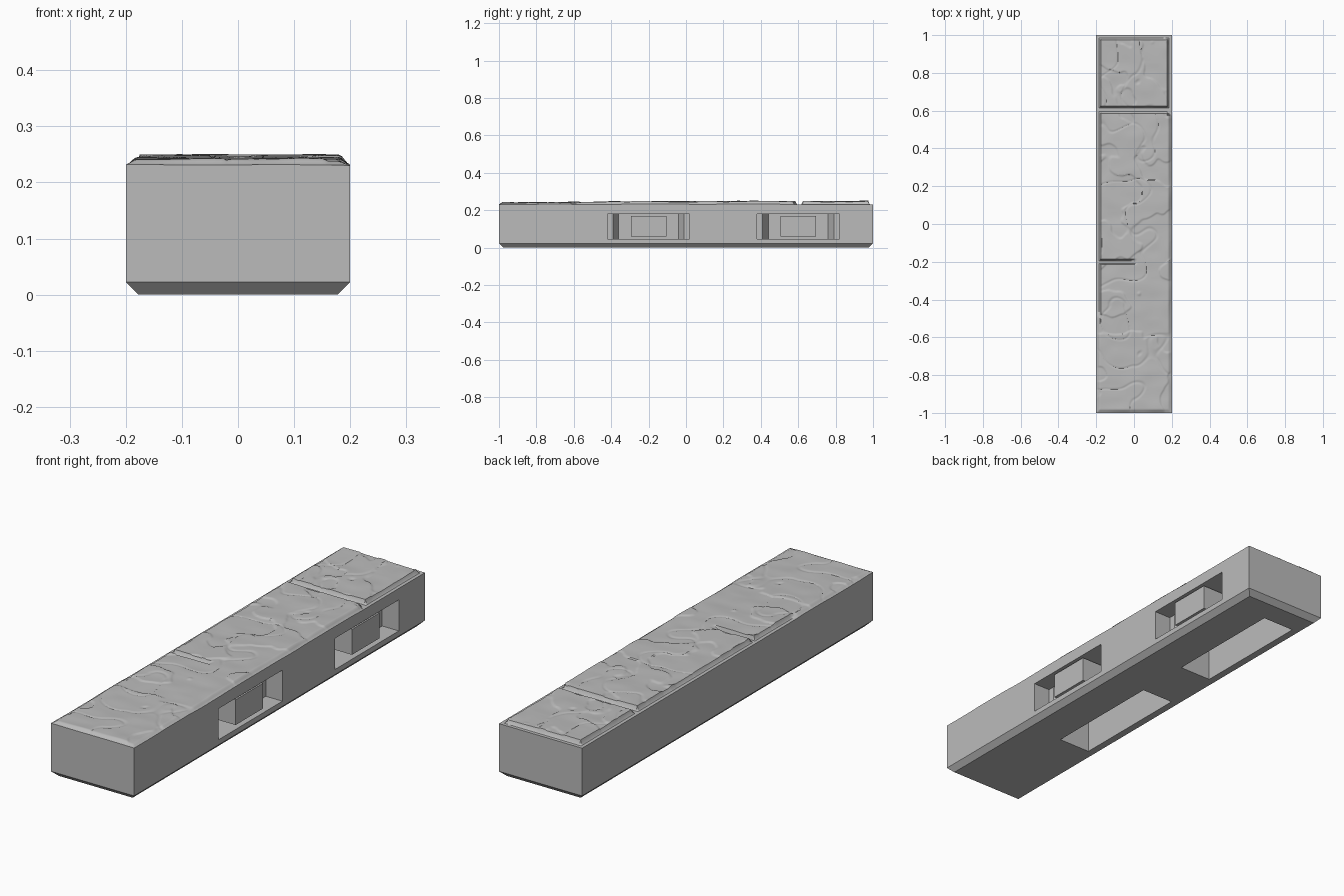
import bpy, bmesh
from mathutils import Vector, noise

if "Cube" in bpy.data.objects:
    bpy.data.objects.remove(bpy.data.objects["Cube"])

GREY = (0.5, 0.5, 0.5, 1)
stone = bpy.data.materials.new("stone grey")
stone.use_nodes = True
stone.diffuse_color = GREY
stone.node_tree.nodes["Principled BSDF"].inputs["Base Color"].default_value = GREY

SEAM = 0.215          # height where the ground layer meets the base
CLIP_CENTRES = (-0.2, 0.6)


def finish(name, bm):
    bmesh.ops.recalc_face_normals(bm, faces=bm.faces)
    mesh = bpy.data.meshes.new(name)
    bm.to_mesh(mesh)
    bm.free()
    mesh.materials.append(stone)
    obj = bpy.data.objects.new(name, mesh)
    bpy.context.collection.objects.link(obj)
    return obj


def prism(name, outline, z0, z1):
    bm = bmesh.new()
    face = bm.faces.new([bm.verts.new((x, y, z0)) for x, y in outline])
    top = bmesh.ops.extrude_face_region(bm, geom=[face])["geom"]
    verts = [v for v in top if isinstance(v, bmesh.types.BMVert)]
    bmesh.ops.translate(bm, verts=verts, vec=(0, 0, z1 - z0))
    return finish(name, bm)


def box(name, x0, x1, y0, y1, z0, z1):
    return prism(name, [(x0, y0), (x1, y0), (x1, y1), (x0, y1)], z0, z1)


def cut(target, cutter):
    cutter.hide_render = True
    mod = target.modifiers.new("cut", "BOOLEAN")
    mod.operation = "DIFFERENCE"
    mod.solver = "EXACT"
    mod.object = cutter
    bpy.context.view_layer.objects.active = target
    bpy.ops.object.modifier_apply(modifier=mod.name)
    bpy.data.objects.remove(cutter)


# Base block with a chamfered underside
base = box("base", -0.2, 0.2, -1, 1, 0, SEAM)
bm = bmesh.new()
bm.from_mesh(base.data)
low = [e for e in bm.edges if all(v.co.z < 0.01 for v in e.verts)]
bmesh.ops.bevel(bm, geom=low, offset=0.0225, segments=1, affect="EDGES")
bm.to_mesh(base.data)
bm.free()

# Clip slots in the left side, pockets in the underside, and the slot tongues
half = [(0.22, 0.22), (0.12, 0.22), (0.12, 0.19), (0.07, 0.16)]
for i, yc in enumerate(CLIP_CENTRES):
    outline = [(x, yc + y) for x, y in half] + [(x, yc - y) for x, y in reversed(half)]
    cut(base, prism("slot_cutter", outline, 0.045, 0.18))
    cut(base, box("pocket_cutter", -0.145, 0.01, yc - 0.275, yc + 0.275, -0.02, 0.16))
    box(f"slot_tongue_{i + 1}", 0.05, 0.195, yc - 0.095, yc + 0.095, 0.06, 0.17)


def ramp(v):
    v = min(1, max(0, v))
    return v * v * (3 - 2 * v)


def wave(x, y, scale, seed):
    return noise.noise(Vector((x * scale, y * scale, seed)))


def surface(x, y):
    # Gentle ripples plus low broken ledges along a wandering contour
    level = 0.238 + 0.007 * ramp((y + 0.8) / 0.5)
    n = wave(x, y * 1.4, 5, 3.7) + 0.35 * wave(x, y, 16, 8.1)
    ledge = 0.004 * ramp(n / 0.06 + 0.5)
    ripple = 0.0025 * wave(x * 0.7, y, 14, 1.3)
    crack = -0.003 * max(0, 1 - abs(wave(x, y, 7, 5.5)) / 0.05)
    return min(0.252, level + ledge + ripple + crack)


def ground(x, y):
    top = surface(x, y)
    # Paving slabs separated by grooves
    inset = 0.18 - abs(x)
    y0, y1 = next(s for s in ((0.62, 0.98), (-0.19, 0.59), (-2, -0.21))
                  if y > s[0] - 0.025 or s[0] < -1)
    d = min(inset, y - y0, y1 - y)
    slab = 0.23 + (top - 0.23) * min(1, max(0, (d + 0.002) / 0.007))
    # Earth that buries the grooves toward the front and the left
    fill = ramp(max(x + 0.02, -(y + 0.46)) / 0.04) if y < 0.575 else 0
    rim = min(0.2 - abs(x), y + 1)
    edge = 0.232 - 0.008 * max(0, wave(x, y, 4, 2.2))
    earth = edge + (top - edge) * ramp(rim / 0.02)
    return slab + (earth - slab) * fill


# Ground layer: a height grid with a skirt down to the base
bm = bmesh.new()
bmesh.ops.create_grid(bm, x_segments=80, y_segments=400, size=1)
for v in bm.verts:
    x, y = v.co.x * 0.2, v.co.y
    v.co = (x, y, ground(x, y))
rim_edges = [e for e in bm.edges if e.is_boundary]
skirt = bmesh.ops.extrude_edge_only(bm, edges=rim_edges)["geom"]
for v in skirt:
    if isinstance(v, bmesh.types.BMVert):
        v.co.z = SEAM
terrain = finish("paved_ground", bm)
bpy.ops.object.select_all(action="DESELECT")
terrain.select_set(True)
bpy.context.view_layer.objects.active = terrain
bpy.ops.object.shade_smooth_by_angle(angle=0.6)
